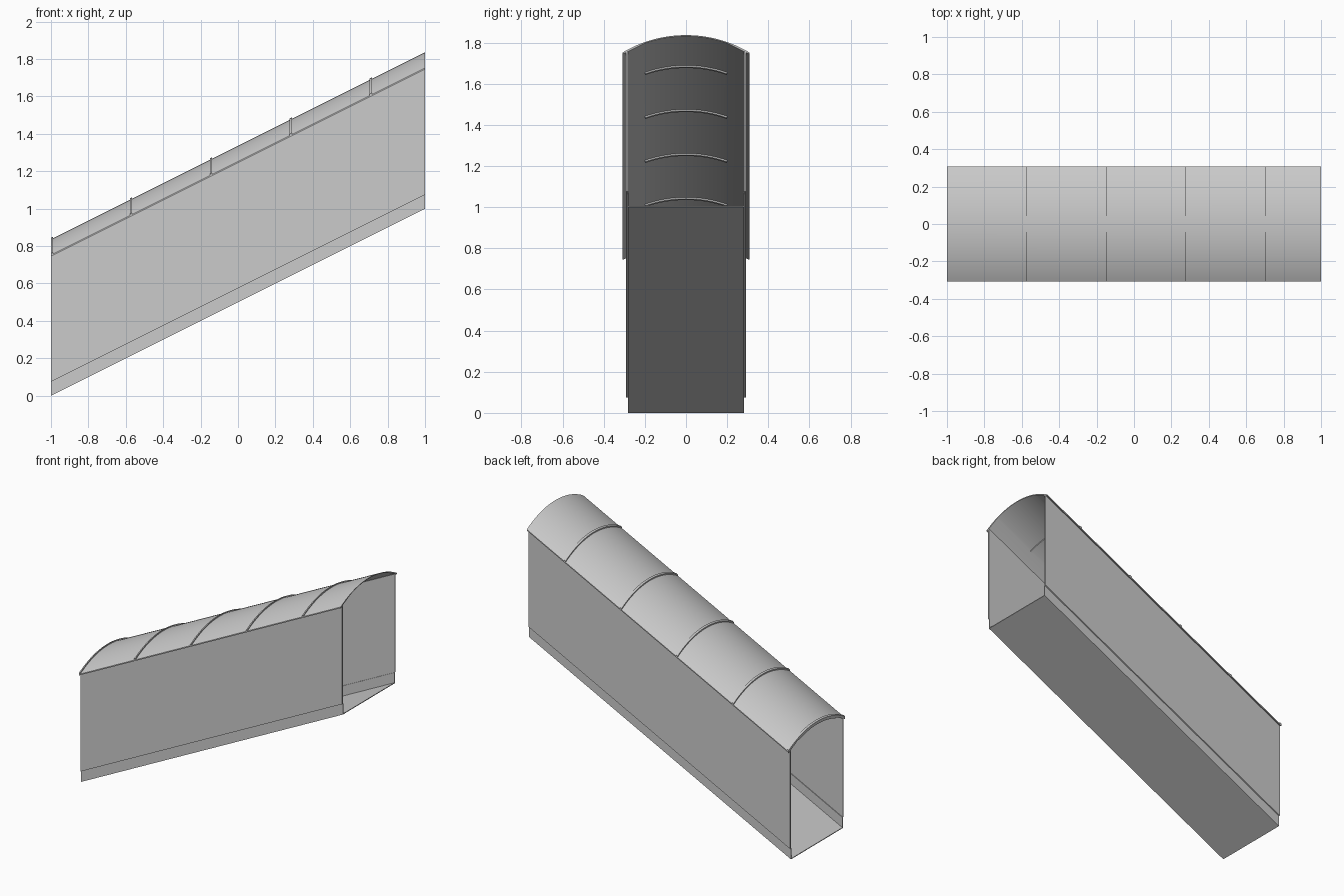
import bpy, bmesh, math

cube = bpy.data.objects.get("Cube")
if cube:
    bpy.data.objects.remove(cube, do_unlink=True)

SLOPE = 0.5        # rise of the passage along x
HALF = 0.308       # half width of the roof
EAVE, CROWN = 0.752, 0.836
RISE = CROWN - EAVE
RADIUS = (HALF ** 2 + RISE ** 2) / (2 * RISE)

grey = bpy.data.materials.new("plain_grey")
grey.use_nodes = True
colour = (0.6, 0.6, 0.6, 1)
grey.diffuse_color = colour
grey.node_tree.nodes["Principled BSDF"].inputs["Base Color"].default_value = colour


def arc(half, offset=0.0, steps=32):
    """Points of the vault curve from -half to +half, shifted along its radius."""
    r = RADIUS + offset
    limit = math.asin(half / r)
    angles = [limit * (2 * i / steps - 1) for i in range(steps + 1)]
    return [(r * math.sin(a), CROWN - RADIUS + r * math.cos(a)) for a in angles]


def sloped_prism(name, profile, x0=-1.0, x1=1.0):
    """Extrude a closed (y, z) profile along x, following the slope."""
    bm = bmesh.new()
    rings = [[bm.verts.new((x, y, z + SLOPE * (x + 1))) for y, z in profile]
             for x in (x0, x1)]
    count = len(profile)
    for i in range(count):
        j = (i + 1) % count
        bm.faces.new((rings[0][i], rings[0][j], rings[1][j], rings[1][i]))
    for ring in rings:
        bm.faces.new(ring)
    bmesh.ops.recalc_face_normals(bm, faces=bm.faces)
    mesh = bpy.data.meshes.new(name)
    bm.to_mesh(mesh)
    bm.free()
    mesh.materials.append(grey)
    obj = bpy.data.objects.new(name, mesh)
    bpy.context.collection.objects.link(obj)
    bpy.ops.object.select_all(action='DESELECT')
    obj.select_set(True)
    bpy.context.view_layer.objects.active = obj
    bpy.ops.object.shade_smooth_by_angle(angle=math.radians(15))
    return obj


# Floor with low upright curbs
t, w, curb = 0.005, 0.283, 0.075
sloped_prism("floor_and_curbs", [
    (-w, 0), (w, 0), (w, curb), (w - t, curb),
    (w - t, t), (t - w, t), (t - w, curb), (-w, curb)])

# Side walls, set slightly outside the curbs
for side, name in ((1, "left_back_wall"), (-1, "right_front_wall")):
    sloped_prism(name, [(side * y, z) for y, z in (
        (w, curb), (w + 0.009, curb), (w + 0.009, 0.754), (w, 0.754))])

# Vaulted roof: curved outside, flat strips beside the inner vault
inner = arc(0.2, -0.005)
sloped_prism("vaulted_roof",
             arc(HALF) + [(HALF, EAVE - 0.008)] + inner[::-1] + [(-HALF, EAVE - 0.008)])

# Thin arched ribs, raised outside and showing below the inner vault
for k in range(5):
    x = max(-1 + 0.4275 * k, -0.994)
    sloped_prism(f"outer_rib_{k + 1}",
                 arc(HALF, 0.008) + arc(HALF, -0.001)[::-1], x - 0.006, x + 0.006)
    sloped_prism(f"inner_rib_{k + 1}",
                 arc(0.2, -0.004) + arc(0.2, -0.012)[::-1], x - 0.006, x + 0.006)
